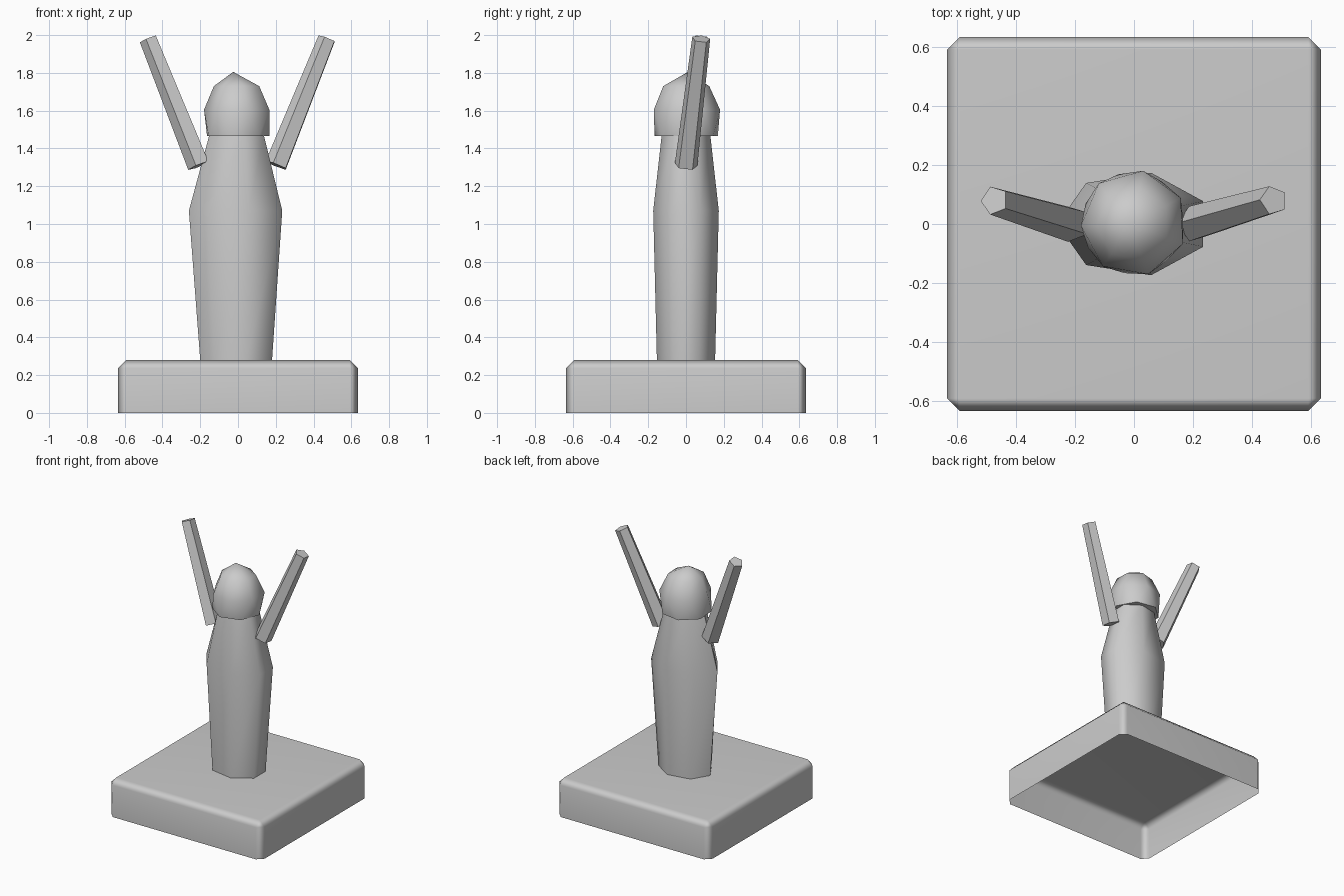
import bpy, bmesh
from math import cos, sin, tau, radians
from mathutils import Vector

if "Cube" in bpy.data.objects:
    bpy.data.objects.remove(bpy.data.objects["Cube"])


def finish(bm, name, angle=60):
    mesh = bpy.data.meshes.new(name)
    bm.to_mesh(mesh)
    bm.free()
    ob = bpy.data.objects.new(name, mesh)
    bpy.context.collection.objects.link(ob)
    bpy.ops.object.select_all(action='DESELECT')
    ob.select_set(True)
    bpy.context.view_layer.objects.active = ob
    bpy.ops.object.shade_smooth_by_angle(angle=radians(angle))
    return ob


def add_ring(bm, centre, u, v, n, start=180):
    a0 = radians(start)
    return [bm.verts.new(centre + u * cos(a0 + tau * i / n) + v * sin(a0 + tau * i / n))
            for i in range(n)]


def bridge(bm, a, b):
    n = len(a)
    for i in range(n):
        bm.faces.new((a[i], a[(i + 1) % n], b[(i + 1) % n], b[i]))


X, Y = Vector((1, 0, 0)), Vector((0, 1, 0))

# Plinth: chamfered block, open underneath
bm = bmesh.new()
bmesh.ops.create_cube(bm, size=1)
for v in bm.verts:
    v.co = Vector((v.co.x * 1.268, v.co.y * 1.268, 0.28 if v.co.z > 0 else -0.3))
bmesh.ops.bevel(bm, geom=bm.edges[:], offset=0.043, offset_type='OFFSET',
                segments=1, profile=0.5, affect='EDGES')
bmesh.ops.bisect_plane(bm, geom=bm.verts[:] + bm.edges[:] + bm.faces[:],
                       plane_co=(0, 0, 0), plane_no=(0, 0, 1), clear_inner=True)
plinth = finish(bm, "plinth")
plinth.modifiers.new("weighted_normals", 'WEIGHTED_NORMAL').keep_sharp = True

# Body: seven-sided oval column, widest at the shoulders
bm = bmesh.new()
rings = [add_ring(bm, Vector((0, 0, z)), X * rx, Y * ry, 7)
         for z, rx, ry in ((0.28, 0.20, 0.158), (1.07, 0.26, 0.178), (1.47, 0.152, 0.132))]
for a, b in zip(rings, rings[1:]):
    bridge(bm, a, b)
bm.faces.new(rings[0])
bm.faces.new(rings[-1])
bmesh.ops.recalc_face_normals(bm, faces=bm.faces[:])
finish(bm, "body")

# Head: faceted dome with a twisted lower band and flat underside
bm = bmesh.new()
low = add_ring(bm, Vector((-0.005, 0.003, 1.465)), X * 0.172, Y * 0.172, 7, 106)
mid = add_ring(bm, Vector((0, 0.003, 1.605)), X * 0.18, Y * 0.18, 7, 80)
top = add_ring(bm, Vector((-0.003, 0, 1.73)), X * 0.125, Y * 0.125, 7, 80)
apex = bm.verts.new((-0.025, 0.01, 1.805))
for i in range(7):
    j = (i + 1) % 7
    bm.faces.new((mid[i], low[i], mid[j]))
    bm.faces.new((low[i], low[j], mid[j]))
    bm.faces.new((top[i], top[j], apex))
bridge(bm, mid, top)
bm.faces.new(low)
bmesh.ops.recalc_face_normals(bm, faces=bm.faces[:])
finish(bm, "head")

# Raised arms: tapered five-sided rods
for side, name in ((-1, "left_arm"), (1, "right_arm")):
    p0 = Vector((0.205 * side, 0, 1.31))
    p1 = Vector((0.473 * side, 0.08, 1.98))
    d = (p1 - p0).normalized()
    u = (X - d * X.dot(d)).normalized()
    v = d.cross(u)
    bm = bmesh.new()
    a = add_ring(bm, p0, u * 0.063, v * 0.063, 5)
    b = add_ring(bm, p1, u * 0.05, v * 0.05, 5)
    bridge(bm, a, b)
    bm.faces.new(a)
    bm.faces.new(b)
    bmesh.ops.recalc_face_normals(bm, faces=bm.faces[:])
    finish(bm, name)
